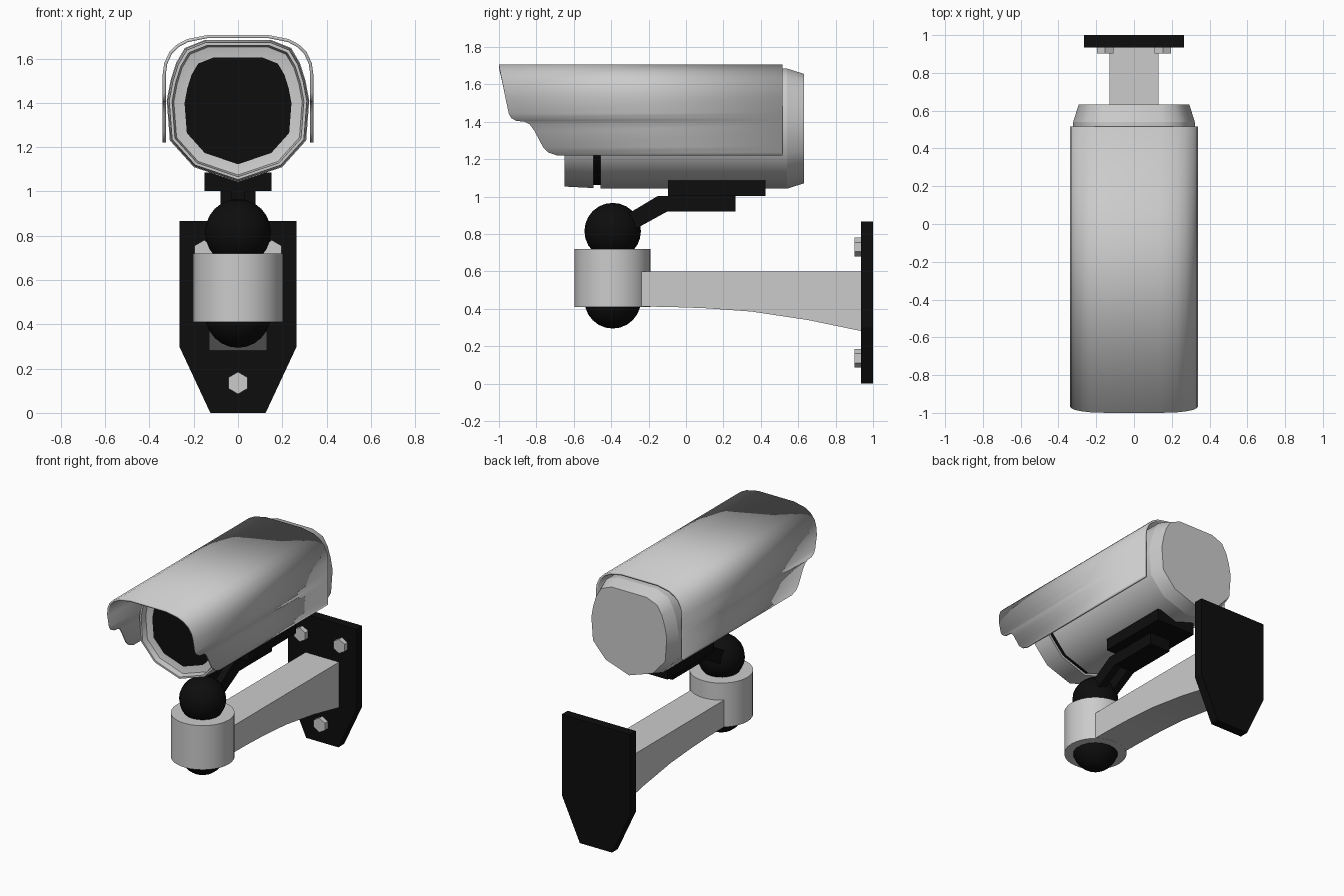
import bpy, bmesh, math
from mathutils import Matrix

if "Cube" in bpy.data.objects:
    bpy.data.objects.remove(bpy.data.objects["Cube"])

black = bpy.data.materials.new("black")
black.diffuse_color = (0.004, 0.004, 0.004, 1)
black.use_nodes = True
black.node_tree.nodes["Principled BSDF"].inputs["Base Color"].default_value = black.diffuse_color


def finish(name, bm, mat=None, smooth=None, fix=True):
    if fix:
        bmesh.ops.recalc_face_normals(bm, faces=bm.faces[:])
    me = bpy.data.meshes.new(name)
    bm.to_mesh(me)
    bm.free()
    ob = bpy.data.objects.new(name, me)
    bpy.context.collection.objects.link(ob)
    if mat:
        me.materials.append(mat)
    if smooth:
        bpy.ops.object.select_all(action='DESELECT')
        ob.select_set(True)
        bpy.context.view_layer.objects.active = ob
        bpy.ops.object.shade_smooth_by_angle(angle=math.radians(smooth))
    return ob


def loft(name, rings, mat=None, smooth=None):
    """Skin a list of equal-length rings and cap both ends."""
    bm = bmesh.new()
    vs = [[bm.verts.new(p) for p in r] for r in rings]
    n = len(rings[0])
    for a, b in zip(vs, vs[1:]):
        for i in range(n):
            j = (i + 1) % n
            bm.faces.new((a[i], a[j], b[j], b[i]))
    bm.faces.new(vs[0])
    bm.faces.new(vs[-1])
    return finish(name, bm, mat, smooth)


def prism_x(name, pts, x0, x1, mat=None, smooth=None):
    return loft(name, [[(x, y, z) for y, z in pts] for x in (x0, x1)], mat, smooth)


def prism_y(name, pts, y0, y1, mat=None):
    return loft(name, [[(x, y, z) for x, z in pts] for y in (y0, y1)], mat)


def rect(y0, y1, z0, z1):
    return [(y0, z0), (y1, z0), (y1, z1), (y0, z1)]


def ball(name, z):
    bm = bmesh.new()
    bmesh.ops.create_uvsphere(bm, u_segments=18, v_segments=12, radius=0.151,
                              matrix=Matrix.Translation((0, -0.392, z)))
    return finish(name, bm, black, 40)


def cylinder(name, r, depth, segs, matrix, smooth=None):
    bm = bmesh.new()
    bmesh.ops.create_cone(bm, cap_ends=True, segments=segs, radius1=r, radius2=r,
                          depth=depth, matrix=matrix)
    return finish(name, bm, None, smooth)


# Housing cross-section: flat top, rounded belly
half = [(0.15, 1.684), (0.24, 1.648), (0.28, 1.58), (0.305, 1.5), (0.322, 1.41),
        (0.308, 1.23), (0.2, 1.11)]
section = half + [(0, 1.042)] + [(-x, z) for x, z in reversed(half)]
CZ = 1.365


def ring(y, s):
    return [(x * s, y, CZ + (z - CZ) * s) for x, z in section]


loft("camera_housing", [ring(-0.457, 1), ring(0.54, 1)], None, 45)
loft("rear_cap", [ring(0.54, 1), ring(0.632, 0.91)], None, 45)
loft("housing_groove", [ring(-0.51, 0.94), ring(-0.44, 0.94)], black, 45)
loft("front_bezel", [ring(-0.495, 0.99), ring(-0.65, 0.965), ring(-0.65, 0.925),
                     ring(-0.61, 0.9), ring(-0.60, 0.77)], None, 45)
loft("front_glass", [ring(-0.606, 0.75), ring(-0.59, 0.75)], black)

# Sun shield: arch section, each point with its own front edge (x, z, y)
side = [(0.34, 1.22, -0.69), (0.34, 1.235, -0.735), (0.34, 1.265, -0.765),
        (0.34, 1.35, -0.81), (0.34, 1.385, -0.835), (0.34, 1.40, -0.865),
        (0.34, 1.405, -0.91), (0.34, 1.42, -0.935), (0.34, 1.445, -0.948),
        (0.34, 1.53, -0.966), (0.333, 1.58, -0.975), (0.31, 1.63, -0.985),
        (0.275, 1.664, -0.992), (0.23, 1.688, -0.997), (0.14, 1.706, -1.0)]
path = side + [(-x, z, y) for x, z, y in reversed(side)]
bm = bmesh.new()
front = [bm.verts.new((x, y, z)) for x, z, y in path]
back = [bm.verts.new((x, 0.515, z)) for x, z, y in path]
for i in range(len(path) - 1):
    bm.faces.new((front[i], back[i], back[i + 1], front[i + 1]))
shield = finish("sun_shield", bm, None, 35, fix=False)
mod = shield.modifiers.new("thickness", 'SOLIDIFY')
mod.thickness = 0.014
mod.offset = -1

# Mounting pads and forked strut under the housing
prism_x("upper_pad", rect(-0.095, 0.425, 1.003, 1.085), -0.152, 0.152, black)
prism_x("lower_pad", rect(-0.10, 0.265, 0.92, 1.004), -0.08, 0.08, black)
strut = [(-0.10, 1.003), (-0.15, 1.003), (-0.34, 0.89), (-0.30, 0.81), (-0.10, 0.92)]
for s, label in ((1, "right"), (-1, "left")):
    prism_x("strut_" + label, strut, s * 0.03, s * 0.08, black)

# Ball joint in its cup
ball("upper_ball", 0.815)
ball("lower_ball", 0.445)
cylinder("joint_cup", 0.203, 0.31, 32, Matrix.Translation((0, -0.392, 0.565)), 40)

# Wall arm with curved underside
prism_x("wall_arm", [(-0.30, 0.60), (-0.30, 0.412), (-0.1, 0.41), (0.1, 0.403),
                     (0.35, 0.385), (0.65, 0.34), (0.94, 0.28), (0.94, 0.60)],
        -0.13, 0.13, None, 30)

# Wall plate with three hex bolts
prism_y("wall_plate", [(-0.265, 0.867), (0.265, 0.867), (0.265, 0.30), (0.125, 0),
                       (-0.125, 0), (-0.265, 0.30)], 0.935, 1.0, black)
for i, (x, z) in enumerate(((-0.153, 0.73), (0.153, 0.73), (0, 0.135))):
    turn = Matrix.Translation((x, 0.922, z)) @ Matrix.Rotation(math.pi / 2, 4, 'X')
    cylinder("bolt_%d" % (i + 1), 0.05, 0.04, 6, turn)
